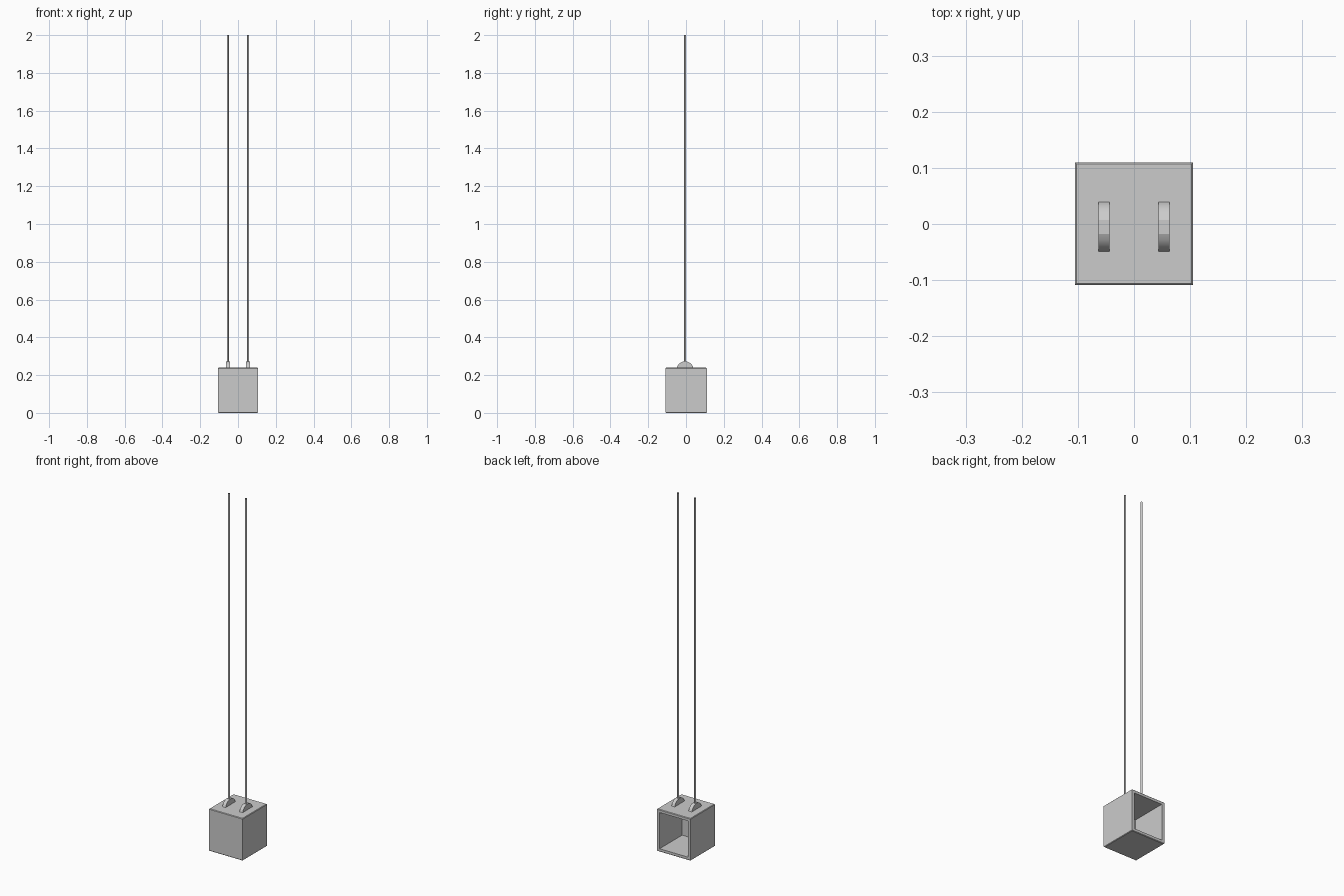
import bpy, bmesh, math

if "Cube" in bpy.data.objects:
    bpy.data.objects.remove(bpy.data.objects["Cube"])

HX, Y0, Y1, H = 0.1055, -0.109, 0.11, 0.239   # box half width, depth range, height
T = 0.017                                     # wall thickness


def block(name, x0, x1, y0, y1, z0, z1):
    bpy.ops.mesh.primitive_cube_add(size=1, location=((x0 + x1) / 2, (y0 + y1) / 2, (z0 + z1) / 2))
    ob = bpy.context.object
    ob.name = name
    ob.scale = (x1 - x0, y1 - y0, z1 - z0)
    bpy.ops.object.transform_apply(location=False, rotation=False, scale=True)
    return ob


def slab(name, z0, z1, outer):
    # plate whose outer rim is chamfered (outer = +1 top, -1 bottom)
    ob = block(name, -HX, HX, Y0, Y1, z0, z1)
    bm = bmesh.new()
    bm.from_mesh(ob.data)
    rim = [e for e in bm.edges if all(v.co.z * outer > 0 for v in e.verts)]
    bmesh.ops.bevel(bm, geom=rim, offset=0.003, segments=1, affect='EDGES')
    bm.to_mesh(ob.data)
    bm.free()


def lug(name, x, y, z, r, width):
    # rounded half disc with a flat on top, sunk a little into the lid
    right = [15.0, 30.0, 45.0, 60.0, 74.2]
    angles = [math.radians(a) for a in right + [180 - a for a in reversed(right)]]
    bm = bmesh.new()
    face = bm.faces.new([bm.verts.new((-width / 2, r * math.cos(a), r * math.sin(a))) for a in angles])
    ext = bmesh.ops.extrude_face_region(bm, geom=[face])
    verts = [v for v in ext["geom"] if isinstance(v, bmesh.types.BMVert)]
    bmesh.ops.translate(bm, verts=verts, vec=(width, 0, 0))
    bmesh.ops.recalc_face_normals(bm, faces=bm.faces)
    me = bpy.data.meshes.new(name)
    bm.to_mesh(me)
    bm.free()
    ob = bpy.data.objects.new(name, me)
    ob.location = (x, y, z)
    bpy.context.collection.objects.link(ob)
    bpy.ops.object.select_all(action='DESELECT')
    ob.select_set(True)
    bpy.context.view_layer.objects.active = ob
    bpy.ops.object.shade_smooth_by_angle(angle=math.radians(20))


# Box open at the back: lid, floor, front and side walls
slab("lid", H - T, H, 1)
slab("floor", 0, T, -1)
block("front_wall", -HX, HX, Y0, Y0 + T, T, H - T)
for side, s in (("left", -1), ("right", 1)):
    a, b = sorted((s * HX, s * (HX - T)))
    block(side + "_wall", a, b, Y0 + T, Y1, T, H - T)
    # Mounting lug and long suspension rod
    x = s * 0.0535
    lug(side + "_lug", x, -0.005, 0.2265, 0.046, 0.02)
    bpy.ops.mesh.primitive_cylinder_add(vertices=8, radius=0.0055, depth=1.74,
                                        end_fill_type='NOTHING', location=(x, -0.005, 1.13))
    bpy.context.object.name = side + "_rod"
    bpy.ops.object.shade_smooth_by_angle(angle=math.radians(50))
